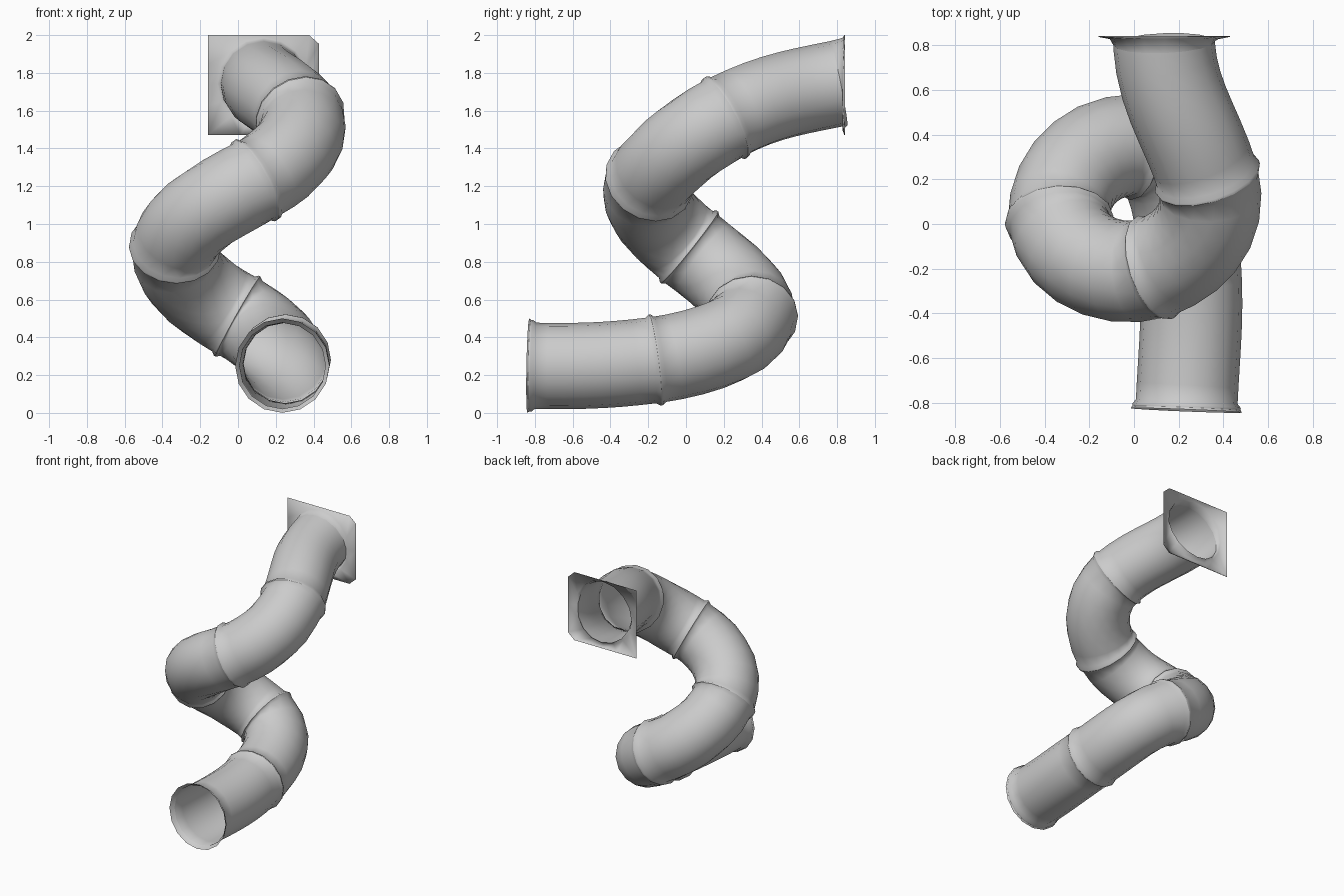
import bpy, bmesh, math
from mathutils import Vector

if "Cube" in bpy.data.objects:
    bpy.data.objects.remove(bpy.data.objects["Cube"])

SIDES = 16
R = 0.228

# joint centres and flow directions along the spiral
joints = [
    ((0.235, -0.825, 0.25), (0.04, 1, -0.02)),
    ((0.25, -0.165, 0.28), (-0.08, 1, 0.13)),
    ((0.0, 0.35, 0.51), (-0.86, 0.05, 0.48)),
    ((-0.335, 0.02, 0.875), (0.05, -0.78, 0.62)),
    ((0.09, -0.195, 1.23), (0.85, 0.28, 0.46)),
    ((0.33, 0.205, 1.56), (-0.25, 0.87, 0.46)),
    ((0.135, 0.81, 1.745), (-0.04, 1, 0.2)),
]


def ring(center, direction, radius):
    t = direction.normalized()
    side = t.cross(Vector((0, 0, 1))).normalized()
    up = side.cross(t)
    return [center + radius * (math.cos(a) * side + math.sin(a) * up)
            for a in (2 * math.pi * k / SIDES for k in range(SIDES))]


def loft(name, rings):
    bm = bmesh.new()
    rows = [[bm.verts.new(p) for p in r] for r in rings]
    for a, b in zip(rows, rows[1:]):
        for k in range(SIDES):
            n = (k + 1) % SIDES
            bm.faces.new((a[k], a[n], b[n], b[k]))
    bmesh.ops.recalc_face_normals(bm, faces=bm.faces)
    me = bpy.data.meshes.new(name)
    bm.to_mesh(me)
    bm.free()
    ob = bpy.data.objects.new(name, me)
    bpy.context.collection.objects.link(ob)
    for p in me.polygons:
        p.use_smooth = True
    return ob


def hermite(p0, m0, p1, m1, t):
    pos = ((2*t**3 - 3*t**2 + 1) * p0 + (t**3 - 2*t**2 + t) * m0
           + (3*t**2 - 2*t**3) * p1 + (t**3 - t**2) * m1)
    tan = ((6*t**2 - 6*t) * p0 + (3*t**2 - 4*t + 1) * m0
           + (6*t - 6*t**2) * p1 + (3*t**2 - 2*t) * m1)
    return pos, tan


# tube sections, each with a flared lip where it meets its neighbour
last = len(joints) - 2
for i in range(last + 1):
    p0, d0 = (Vector(v) for v in joints[i])
    p1, d1 = (Vector(v) for v in joints[i + 1])
    size = (p1 - p0).length * 1.12
    m0, m1 = d0.normalized() * size, d1.normalized() * size
    lip = 0.243
    profile = [(0, lip), (0.015, lip), (0.04, R)]
    profile += [(k / 7, R) for k in range(1, 7)]
    profile += [(0.97, R), (1, R if i == last else lip)]
    rings = []
    for t, r in profile:
        c, d = hermite(p0, m0, p1, m1, t)
        rings.append(ring(c, d, r))
    loft(f"tube_section_{i + 1}", rings)

# square mounting flange, right-hand corners clipped
right_top = [(1, 0), (1, .82), (.82, 1), (.35, 1), (0, 1)]
left_top = [(-.41, 1), (-1, 1), (-1, .41), (-1, 0)]
half = right_top + left_top
square = half + [(x, -z) for x, z in reversed(half[1:-1])]
p, d = (Vector(v) for v in joints[-1])
neck = ring(p, d, R)
mid = ring(Vector((0.135, 0.828, 1.742)), Vector((0, 1, 0)), 0.243)
plate = [Vector((0.135 + x * 0.295, 0.838, 1.735 + z * 0.265)) for x, z in square]
edge = [v + Vector((0, 0.004, 0)) for v in plate]
loft("end_flange", [neck, mid, plate, edge])

# flared lip at the open mouth
p, d = (Vector(v) for v in joints[0])
loft("mouth_rim", [ring(p - d * 0.010, d, 0.25), ring(p, d, 0.243),
                   ring(p + d * 0.02, d, R)])
